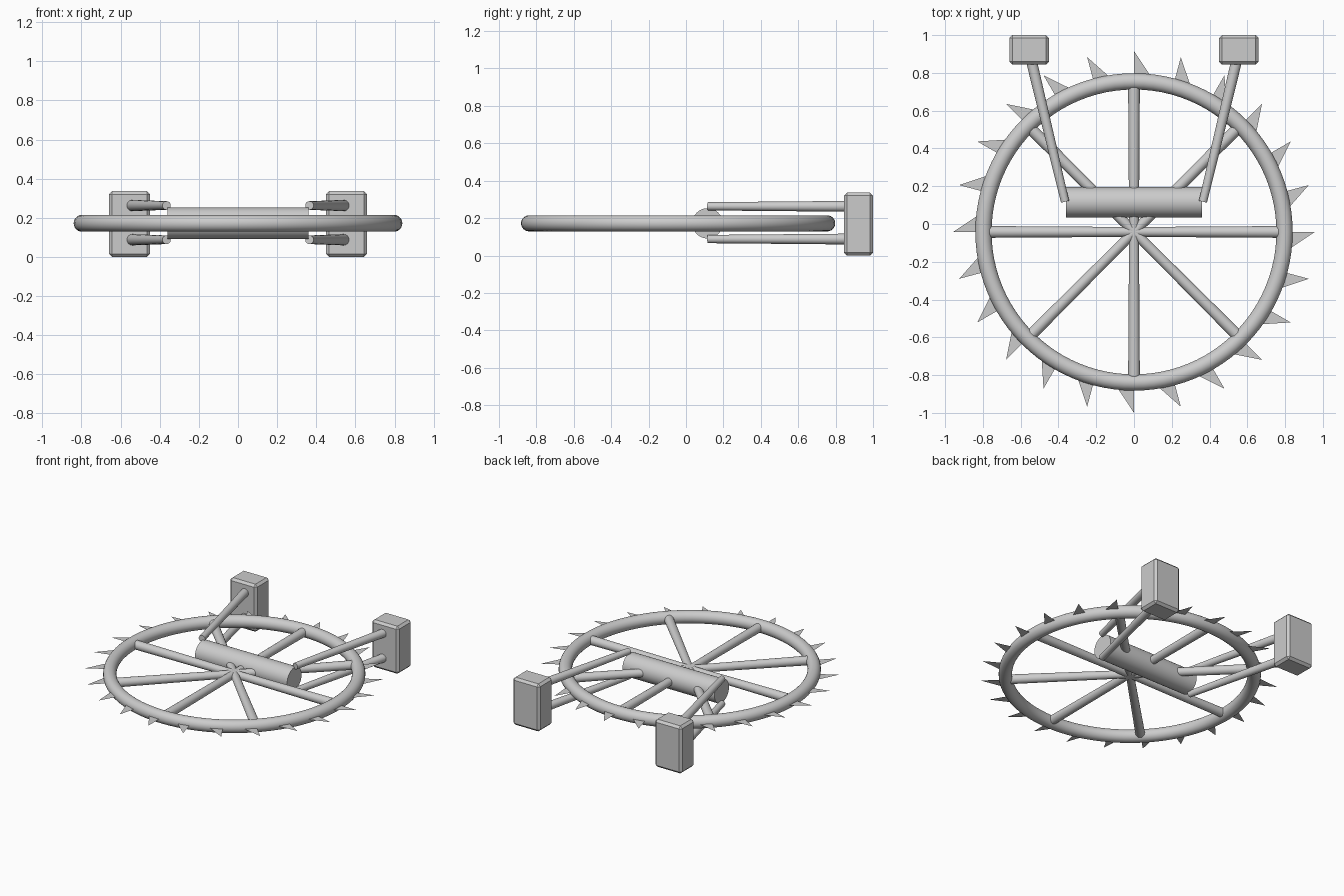
import bpy, bmesh, math
from mathutils import Vector

cube = bpy.data.objects.get("Cube")
if cube:
    bpy.data.objects.remove(cube, do_unlink=True)

grey = bpy.data.materials.new("plain grey")
grey.use_nodes = True
grey.diffuse_color = (0.6, 0.6, 0.6, 1)
grey.node_tree.nodes["Principled BSDF"].inputs["Base Color"].default_value = (0.6, 0.6, 0.6, 1)

MID = 0.172                         # height of the wheel plane
HUB = Vector((0, -0.042, MID))      # wheel centre


def finish(obj, name, smooth=True):
    obj.name = name
    obj.data.materials.append(grey)
    if smooth:
        bpy.ops.object.shade_smooth_by_angle(angle=math.radians(40))
    return obj


def rod(name, start, end, r_start, r_end, sides=24):
    """Tapered closed rod between two points."""
    start, end = Vector(start), Vector(end)
    axis = end - start
    bpy.ops.mesh.primitive_cone_add(
        vertices=sides, radius1=r_start, radius2=r_end, depth=axis.length,
        location=(start + end) / 2, rotation=axis.to_track_quat('Z', 'Y').to_euler())
    return finish(bpy.context.object, name)


# Wheel rim
bpy.ops.mesh.primitive_torus_add(major_radius=0.797, minor_radius=0.043,
                                 major_segments=96, minor_segments=24, location=HUB)
finish(bpy.context.object, "wheel_rim")

# Eight spokes, slightly thicker at the rim
for i in range(8):
    a = math.radians(45 * i)
    rod(f"spoke_{i + 1}", HUB, HUB + 0.765 * Vector((math.sin(a), math.cos(a), 0)), 0.026, 0.031)

# Flat saw teeth: radial leading edge, slanted trailing edge
bm = bmesh.new()
TEETH = 24
for i in range(TEETH):
    a = math.tau * i / TEETH
    out = Vector((math.sin(a), math.cos(a), 0))
    side = Vector((math.cos(a), -math.sin(a), 0))
    points = [out * 0.958, out * 0.80, out * 0.80 + side * 0.105]
    bm.faces.new([bm.verts.new(p) for p in points])
mesh = bpy.data.meshes.new("saw_teeth")
bm.to_mesh(mesh)
bm.free()
teeth = bpy.data.objects.new("saw_teeth", mesh)
teeth.location = HUB
bpy.context.collection.objects.link(teeth)
finish(teeth, "saw_teeth", smooth=False)

# Cross barrel the arms are fixed to
rod("barrel", (-0.36, 0.115, MID), (0.36, 0.115, MID), 0.081, 0.081, 32)

# Mounting blocks and their paired arms
for side, s in (("left", 1), ("right", -1)):
    bpy.ops.mesh.primitive_cube_add(size=1, location=(s * 0.555, 0.922, 0.168))
    block = bpy.context.object
    block.scale = (0.21, 0.156, 0.336)
    bpy.ops.object.transform_apply(location=False, rotation=False, scale=True)
    bevel = block.modifiers.new("edge_bevel", 'BEVEL')
    bevel.width = 0.016
    bevel.segments = 1
    finish(block, f"{side}_block", smooth=False)
    for level, z in (("upper", 0.263), ("lower", 0.088)):
        rod(f"{side}_{level}_arm", (s * 0.365, 0.118, z), (s * 0.547, 0.88, z), 0.022, 0.029)
